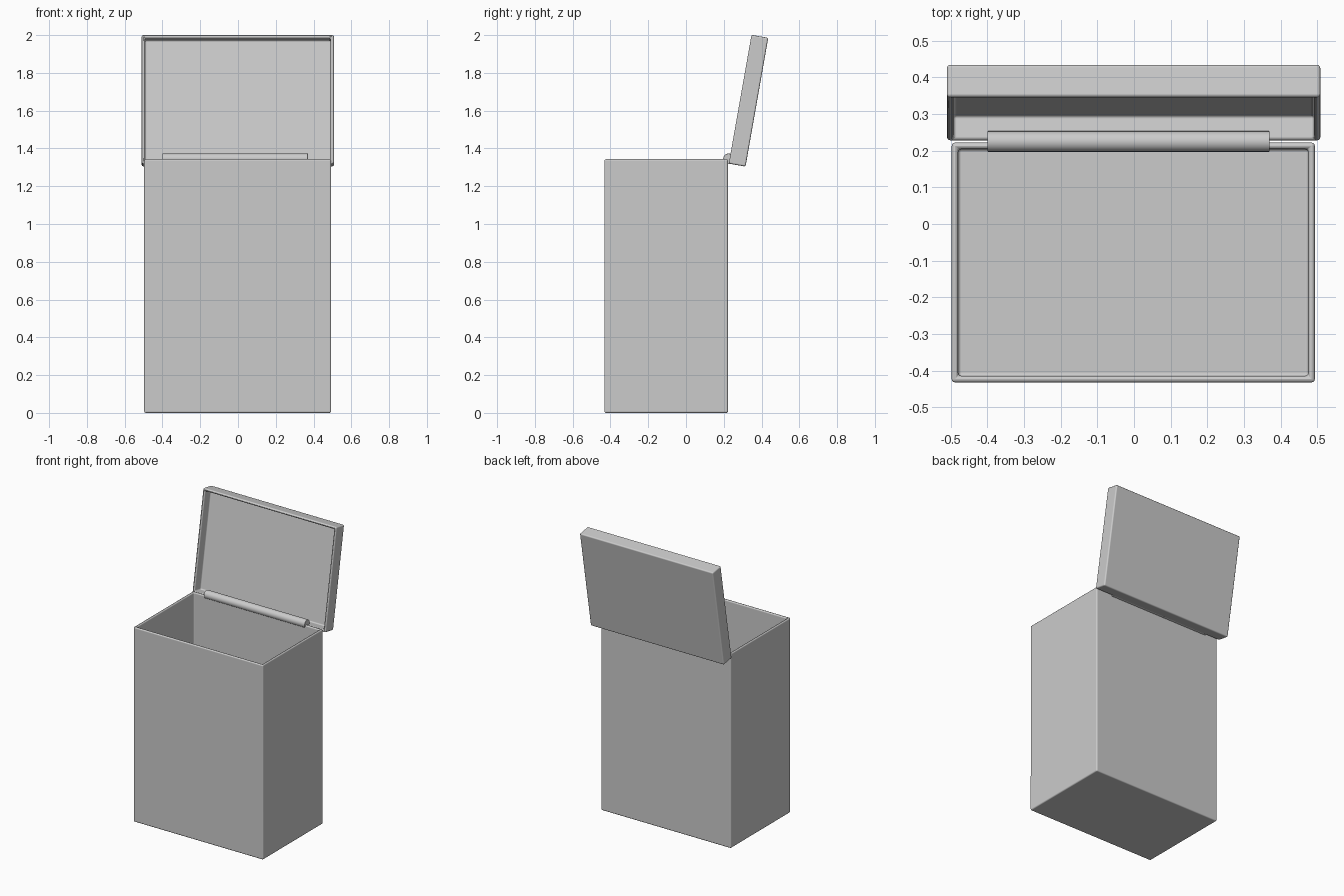
import bpy, bmesh, math
from mathutils import Matrix

if "Cube" in bpy.data.objects:
    bpy.data.objects.remove(bpy.data.objects["Cube"])


def finish(name, bm, bevel, segments, loc, rot=(0, 0, 0)):
    """Turn a bmesh into a bevelled, smooth-shaded object."""
    bmesh.ops.recalc_face_normals(bm, faces=bm.faces)
    mesh = bpy.data.meshes.new(name)
    bm.to_mesh(mesh)
    bm.free()
    obj = bpy.data.objects.new(name, mesh)
    bpy.context.collection.objects.link(obj)
    obj.location, obj.rotation_euler = loc, rot
    mod = obj.modifiers.new("rounded_edges", 'BEVEL')
    mod.width, mod.segments = bevel, segments
    mod.limit_method, mod.angle_limit = 'ANGLE', math.radians(40)
    mod.harden_normals = True
    mesh.shade_smooth()
    return obj


def open_box(name, size, wall, floor, bevel, loc, rot=(0, 0, 0)):
    """Box hollowed from its local +z side."""
    bm = bmesh.new()
    bmesh.ops.create_cube(bm, size=1, matrix=Matrix.Diagonal((*size, 1)))
    bm.normal_update()
    top = max(bm.faces, key=lambda f: f.calc_center_median().z)
    bmesh.ops.inset_region(bm, faces=[top], thickness=wall)
    # push the inset face down to form the cavity
    cavity = bmesh.ops.extrude_discrete_faces(bm, faces=[top])["faces"][0]
    bmesh.ops.translate(bm, verts=cavity.verts, vec=(0, 0, floor - size[2]))
    return finish(name, bm, bevel, 3, loc, rot)


# Deep container body
open_box("bin_body", (0.99, 0.654, 1.343), 0.025, 0.025, 0.009,
         (-0.002, -0.105, 0.6715))

# Shallow lid, swung open past vertical with its hollow facing the front
open_box("lid", (1.018, 0.692, 0.09), 0.025, 0.023, 0.012,
         (-0.001, 0.331, 1.6525), (math.radians(80), 0, 0))

# Hinge barrel along the rear rim
bm = bmesh.new()
bmesh.ops.create_cone(bm, cap_ends=True, segments=24, radius1=0.028,
                      radius2=0.028, depth=0.77,
                      matrix=Matrix.Rotation(math.pi / 2, 4, 'Y'))
finish("hinge_barrel", bm, 0.002, 2, (-0.015, 0.225, 1.345))
